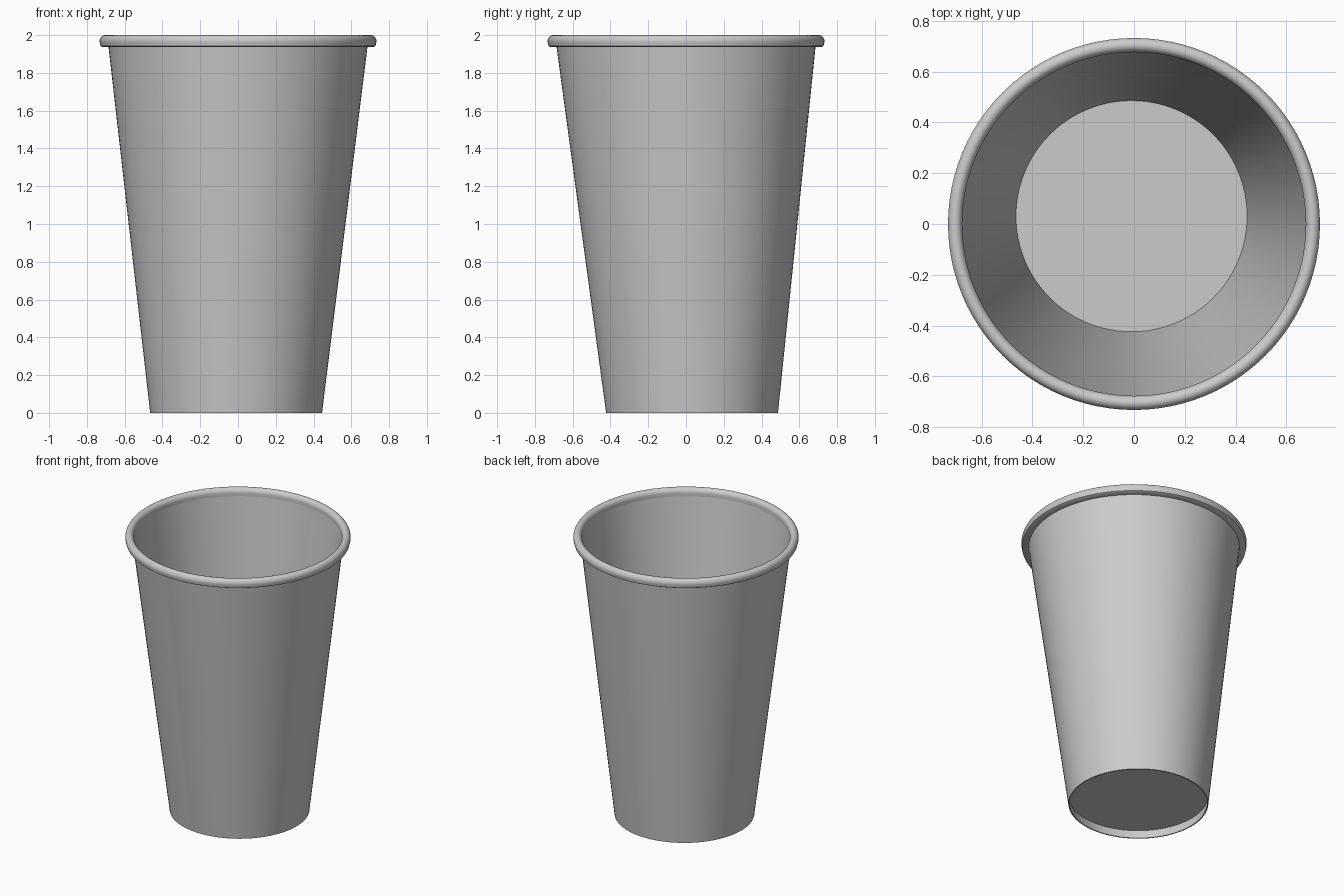
import bpy, bmesh, math

if "Cube" in bpy.data.objects:
    bpy.data.objects.remove(bpy.data.objects["Cube"], do_unlink=True)

SEGMENTS = 96
LEAN_X, LEAN_Y = -0.01, 0.032     # base sits slightly off the rim's centre
WALL_TOP = 1.95

grey = bpy.data.materials.new("plain grey")
grey.use_nodes = True
colour = (0.6, 0.6, 0.6, 1)
grey.diffuse_color = colour
grey.node_tree.nodes["Principled BSDF"].inputs["Base Color"].default_value = colour


def lathe(name, profile, closed=True):
    """Spin (radius, z) points round a slightly leaning axis; caps ends if open."""
    bm = bmesh.new()
    rings = []
    for r, z in profile:
        k = max(0.0, 1 - z / WALL_TOP)
        rings.append([bm.verts.new((LEAN_X * k + r * math.cos(a), LEAN_Y * k + r * math.sin(a), z))
                      for a in (2 * math.pi * i / SEGMENTS for i in range(SEGMENTS))])
    pairs = list(zip(rings, rings[1:]))
    if closed:
        pairs.append((rings[-1], rings[0]))
    else:
        bm.faces.new(rings[0])
        bm.faces.new(rings[-1])
    for low, high in pairs:
        for i in range(SEGMENTS):
            j = (i + 1) % SEGMENTS
            bm.faces.new((low[i], low[j], high[j], high[i]))
    bmesh.ops.recalc_face_normals(bm, faces=bm.faces)
    mesh = bpy.data.meshes.new(name)
    bm.to_mesh(mesh)
    bm.free()
    mesh.materials.append(grey)
    obj = bpy.data.objects.new(name, mesh)
    bpy.context.collection.objects.link(obj)
    bpy.ops.object.select_all(action='DESELECT')
    obj.select_set(True)
    bpy.context.view_layer.objects.active = obj
    bpy.ops.object.shade_smooth_by_angle(angle=math.radians(40))
    return obj


# Thin tapered wall, open at the bottom below the floor
lathe("cup_wall", [(0.455, 0), (0.687, WALL_TOP), (0.679, WALL_TOP), (0.447, 0)])

# Recessed floor
lathe("cup_floor", [(0.458, 0.06), (0.458, 0.07)], closed=False)

# Rolled rim: flat underside, rounded outside and top
rim = [(0.679, 1.937), (0.718, 1.937), (0.728, 1.943)]
for i in range(13):
    a = math.radians(-10 + 190 * i / 12)
    rim.append((0.705 + 0.028 * math.cos(a), 1.968 + 0.032 * math.sin(a)))
lathe("rolled_rim", rim)
